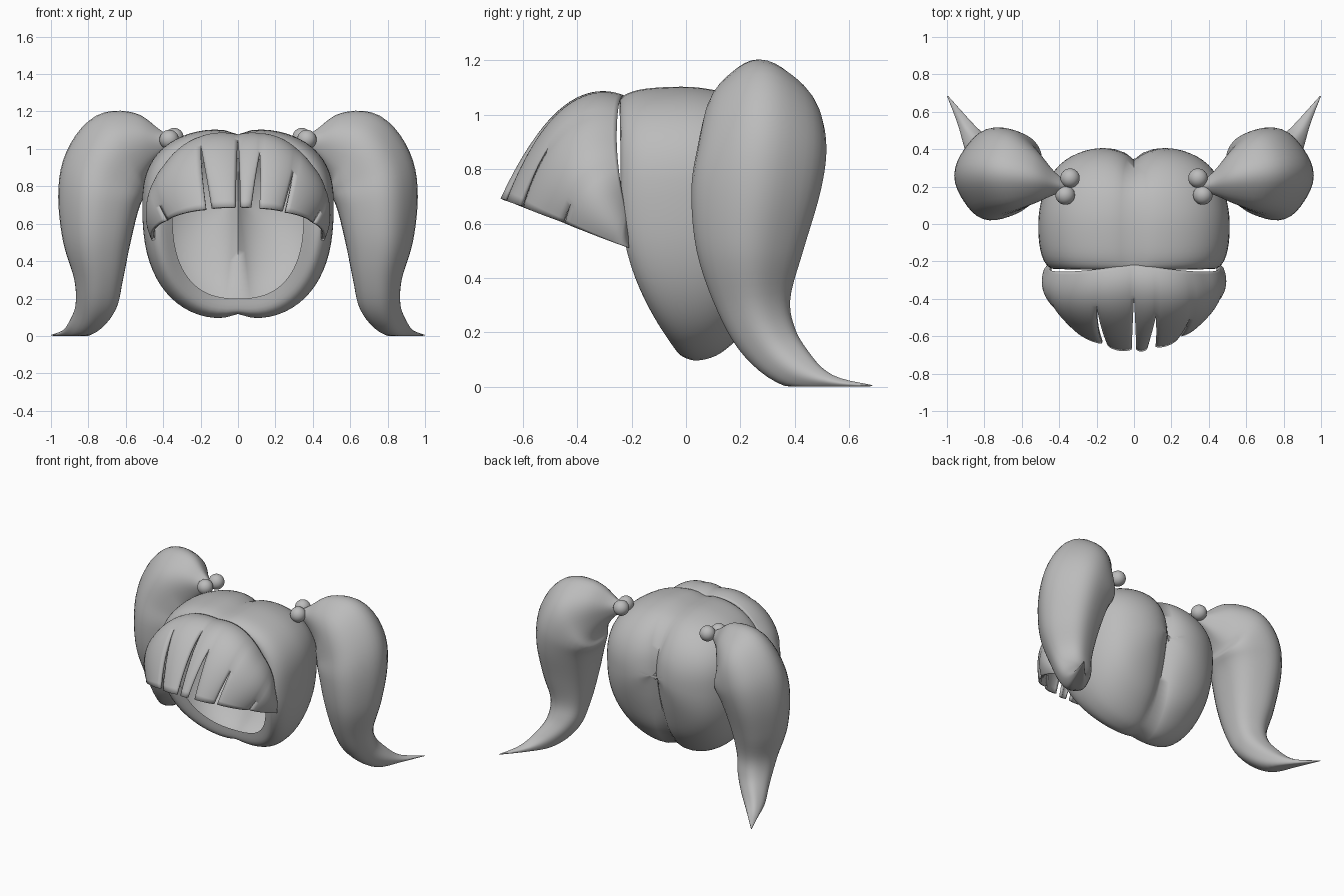
import bpy, bmesh, math
from mathutils import Vector

if "Cube" in bpy.data.objects:
    bpy.data.objects.remove(bpy.data.objects["Cube"])

hair = bpy.data.materials.new("hair_grey")
hair.diffuse_color = (0.5, 0.5, 0.5, 1)
hair.use_nodes = True
hair.node_tree.nodes["Principled BSDF"].inputs["Base Color"].default_value = hair.diffuse_color


def make_object(name, bm, angle=60):
    bmesh.ops.remove_doubles(bm, verts=bm.verts, dist=0.0005)
    bmesh.ops.recalc_face_normals(bm, faces=bm.faces)
    mesh = bpy.data.meshes.new(name)
    bm.to_mesh(mesh)
    bm.free()
    mesh.materials.append(hair)
    ob = bpy.data.objects.new(name, mesh)
    bpy.context.collection.objects.link(ob)
    bpy.ops.object.select_all(action='DESELECT')
    ob.select_set(True)
    bpy.context.view_layer.objects.active = ob
    bpy.ops.object.shade_smooth_by_angle(angle=math.radians(angle))
    return ob


def add_grid(bm, rows, closed=False):
    vs = [[bm.verts.new(p) for p in row] for row in rows]
    n = len(rows[0])
    for a, b in zip(vs, vs[1:]):
        for j in range(n if closed else n - 1):
            k = (j + 1) % n
            bm.faces.new((a[j], a[k], b[k], b[j]))
    return vs


def smooth_rows(keys, steps):
    """Catmull-Rom interpolation through rows of numbers."""
    out = []
    for i in range(len(keys) - 1):
        p0, p1, p2 = keys[max(i - 1, 0)], keys[i], keys[i + 1]
        p3 = keys[min(i + 2, len(keys) - 1)]
        for s in range(steps):
            t = s / steps
            out.append([0.5 * (2 * b + (c - a) * t + (2 * a - 5 * b + 4 * c - d) * t * t
                               + (3 * b - a - 3 * c + d) * t ** 3)
                        for a, b, c, d in zip(p0, p1, p2, p3)])
    return out + [list(keys[-1])]


# Head cap: open shell of tilted rings from the face opening to the back
# half width, top z, bottom z, y at top, y at middle, y at bottom, cleft depth
cap_rings = [
    (.35, .95, .20, -.20, -.19, -.04, .00),
    (.43, 1.05, .125, -.245, -.24, -.03, .01),
    (.485, 1.095, .09, -.20, -.19, .01, .03),
    (.51, 1.112, .085, -.09, -.07, .06, .035),
    (.505, 1.11, .11, .06, .08, .13, .04),
    (.46, 1.07, .18, .21, .23, .21, .05),
    (.37, .98, .30, .33, .34, .30, .06),
    (.22, .86, .48, .40, .405, .37, .065),
    (.01, .71, .69, .425, .425, .42, .07),
]
rows = []
N = 72
for rx, zt, zb, yt, ym, yb, cleft in smooth_rows(cap_rings, 4):
    zc = zb + (zt - zb) * .6
    row = []
    for j in range(N):
        a = 2 * math.pi * j / N
        c, s = math.cos(a), math.sin(a)
        x = rx * math.copysign(abs(c) ** .8, c)
        v = math.copysign(abs(s) ** .8, s)
        z = zc + v * ((zt - zc) if v > 0 else (zc - zb))
        y = ym + (yt - ym) * v * v if v > 0 else ym + (yb - ym) * v * v
        dent = cleft * math.exp(-abs(x) / .07)
        back = min(max((y - .05) / .3, 0), 1)
        row.append((x, y - dent * back * 1.2, z - dent * v * (1 - .5 * back)))
    rows.append(row)
bm = bmesh.new()
vs = add_grid(bm, rows, closed=True)
bm.faces.new(vs[-1])
make_object("hair_cap", bm, 80)


# Fringe: domed sheet of locks separated by tapering slits
def fringe_point(a, t):
    phi = a * math.pi / 2
    th = a * math.radians(112)
    sx, cx = math.sin(phi), max(math.cos(phi), 0)
    c = Vector((.455 * math.sin(th), -.215 - .04 * math.sin(math.pi * abs(a)),
                .735 + .325 * math.cos(th) + .03 * math.sin(math.pi * min(abs(a) * 2, 1))))
    if abs(a) > .8:
        c.x = math.copysign(.455, a)
    f = Vector((.46 * sx, -.21 - .46 * cx ** .9, 0))
    f.z = .69 - (.67 + f.y) * .39
    m = (c + f) / 2
    m.z += .285 * cx ** .8 * max(math.cos(th * .8), 0)
    m.x += .15 * sx * cx ** .5
    m.y -= .12 * abs(sx) * cx
    return c * (1 - t) ** 2 + m * 2 * t * (1 - t) + f * t * t


# slit position across the fringe, where it starts, half gap at the tip
slits = [(-1, 1, 0), (-.62, .8, .006), (-.22, .45, .022), (.0, .4, .016),
         (.13, .6, .03), (.36, .65, .012), (.68, .8, .006), (1, 1, 0)]
bm = bmesh.new()
T, U = 28, 10
for (a0, t0, g0), (a1, t1, g1) in zip(slits, slits[1:]):
    rows = []
    for i in range(T + 1):
        t = i / T
        lo = a0 + g0 * max(0, (t - t0) / (1 - t0 + 1e-6))
        hi = a1 - g1 * max(0, (t - t1) / (1 - t1 + 1e-6))
        row = []
        for j in range(U + 1):
            u = j / U
            p = fringe_point(lo + (hi - lo) * u, t)
            out = Vector((p.x, p.y + .2, p.z - .6)).normalized()
            row.append(p + out * .014 * math.sin(math.pi * u) ** .6 * t)
        rows.append(row)
    add_grid(bm, rows)
fringe = make_object("fringe", bm, 50)
mod = fringe.modifiers.new("thickness", 'SOLIDIFY')
mod.thickness = .018
mod.offset = -1

# Pigtails: lofted rings
# centre x, y, z, roll in degrees, tail lift in degrees, radius across, radius deep
tail_rings = [
    (.36, .20, 1.04, 0, 0, .025, .025),
    (.43, .22, 1.03, 0, 0, .08, .065),
    (.52, .255, 1.015, 10, 0, .175, .14),
    (.62, .28, .98, 35, 0, .235, .205),
    (.70, .28, .87, 62, 0, .24, .235),
    (.737, .258, .72, 84, 0, .22, .237),
    (.75, .235, .50, 90, 0, .18, .195),
    (.742, .25, .30, 90, 10, .13, .135),
    (.757, .31, .16, 90, 30, .11, .105),
    (.82, .41, .062, 90, 52, .085, .075),
    (.90, .535, .018, 90, 78, .042, .025),
    (.997, .685, .004, 90, 85, .003, .002),
]
M = 40
for side, label in ((1, "right"), (-1, "left")):
    rows = []
    for x, y, z, roll, lift, ru, rv in smooth_rows(tail_rings, 5):
        r, b = math.radians(roll), math.radians(lift)
        u = Vector((math.sin(r), 0, math.cos(r)))
        v = Vector((0, math.cos(b), math.sin(b)))
        row = []
        for j in range(M):
            a = 2 * math.pi * j / M
            k = 1 + .025 * math.cos(5 * a)
            p = Vector((x, y, z)) + u * ru * k * math.cos(a) + v * rv * k * math.sin(a)
            row.append((p.x * side, p.y, max(p.z, 0)))
        rows.append(row)
    bm = bmesh.new()
    vs = add_grid(bm, rows, closed=True)
    bm.faces.new(vs[0])
    bm.faces.new(vs[-1])
    make_object(label + "_pigtail", bm, 70)

    # Hair tie beads
    for n, (x, y, z) in enumerate([(.342, .245, 1.06), (.368, .155, 1.05)]):
        bm = bmesh.new()
        bmesh.ops.create_uvsphere(bm, u_segments=24, v_segments=14, radius=.052)
        bmesh.ops.translate(bm, verts=bm.verts, vec=(x * side, y, z))
        make_object(f"{label}_bead_{n + 1}", bm)
